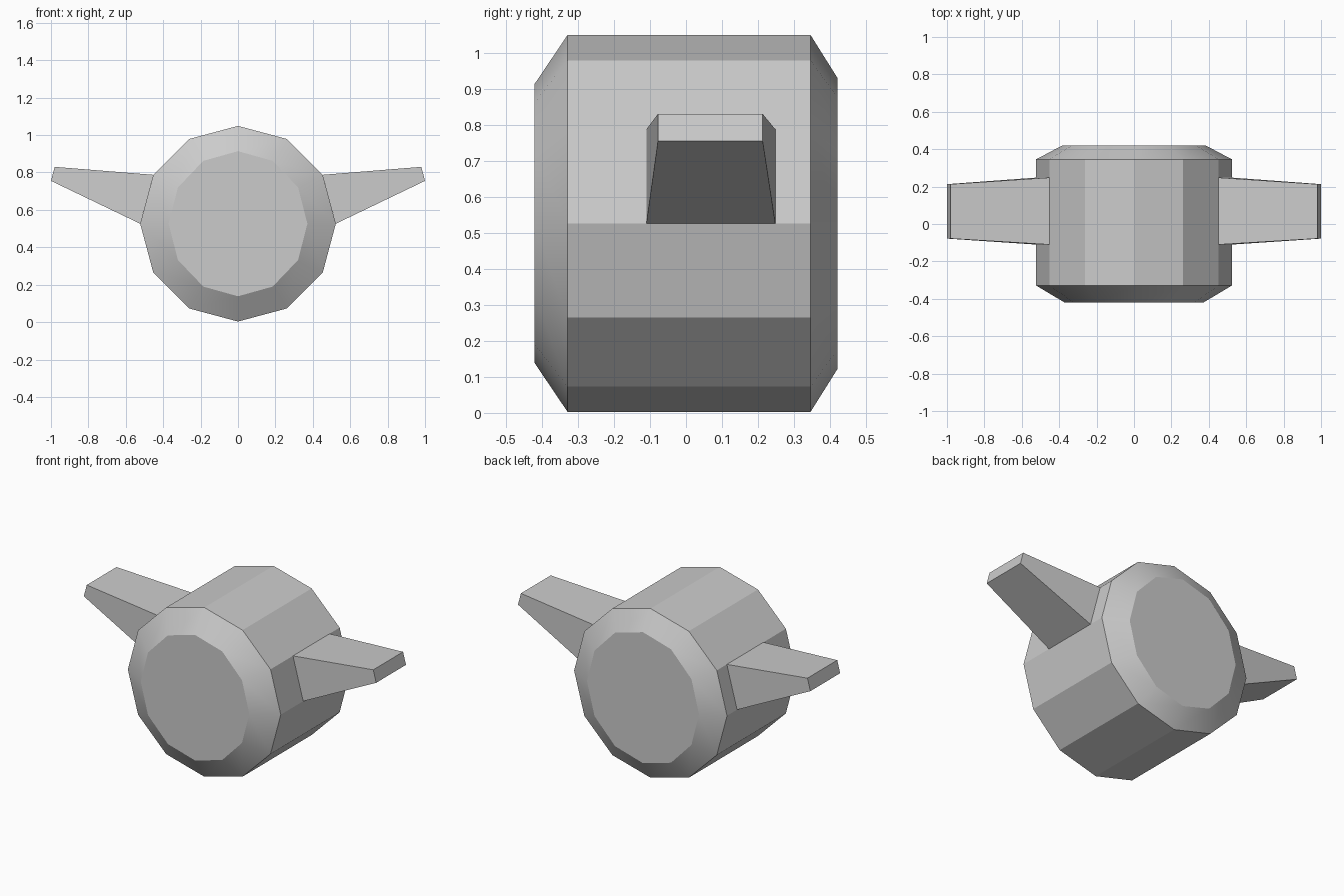
import bpy, bmesh
from math import sin, cos, pi, radians

if "Cube" in bpy.data.objects:
    bpy.data.objects.remove(bpy.data.objects["Cube"])

CZ, SIDES = 0.526, 12


def finish(name, bm, angle):
    bmesh.ops.recalc_face_normals(bm, faces=bm.faces[:])
    mesh = bpy.data.meshes.new(name)
    bm.to_mesh(mesh)
    bm.free()
    ob = bpy.data.objects.new(name, mesh)
    bpy.context.collection.objects.link(ob)
    bpy.ops.object.select_all(action='DESELECT')
    ob.select_set(True)
    bpy.context.view_layer.objects.active = ob
    bpy.ops.object.shade_smooth_by_angle(angle=radians(angle))
    return ob


def loft(bm, rings):
    # Skin a list of equal-length point rings and cap both ends
    loops = [[bm.verts.new(p) for p in ring] for ring in rings]
    n = len(loops[0])
    for a, b in zip(loops, loops[1:]):
        for i in range(n):
            j = (i + 1) % n
            bm.faces.new((a[i], a[j], b[j], b[i]))
    bm.faces.new(loops[0])
    bm.faces.new(loops[-1])


# Twelve-sided barrel with bevelled ends: (y, x radius, z radius)
profile = [(-0.42, 0.371, 0.388), (-0.329, 0.523, 0.523),
           (0.346, 0.523, 0.523), (0.42, 0.383, 0.405)]
bm = bmesh.new()
loft(bm, [[(rx * sin(2 * pi * i / SIDES), y, CZ + rz * cos(2 * pi * i / SIDES))
           for i in range(SIDES)] for y, rx, rz in profile])
finish("body", bm, 27)

# Tapered side arms rising from the upper side facets
for side, name in ((1, "right_arm"), (-1, "left_arm")):
    bm = bmesh.new()
    root = [(0.523, 0.526), (0.453, 0.7875)]
    tip = [(1.0, 0.755), (0.98, 0.83)]
    rings = []
    for (low, high), y0, y1 in ((root, -0.11, 0.248), (tip, -0.078, 0.213)):
        rings.append([(side * x, y, z) for (x, z), y in
                      ((low, y0), (low, y1), (high, y1), (high, y0))])
    loft(bm, rings)
    finish(name, bm, 1)
